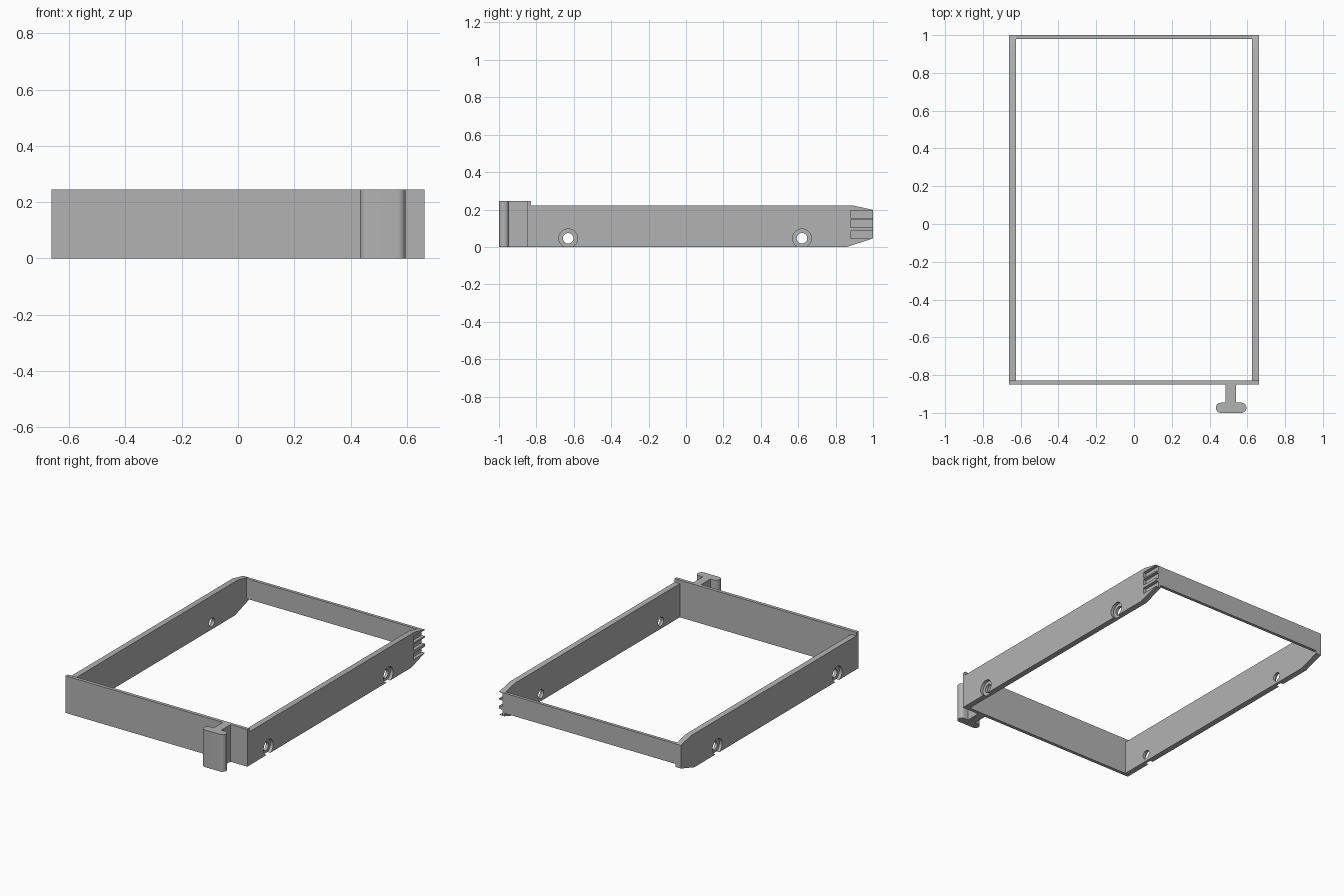
import bpy, bmesh, math

if "Cube" in bpy.data.objects:
    bpy.data.objects.remove(bpy.data.objects["Cube"])

grey = bpy.data.materials.new("plain grey")
grey.use_nodes = True
grey.diffuse_color = (0.45, 0.45, 0.45, 1)
grey.node_tree.nodes["Principled BSDF"].inputs["Base Color"].default_value = (0.45, 0.45, 0.45, 1)


def extrude(name, points, offset):
    """Solid made by sweeping a flat outline along an offset."""
    bm = bmesh.new()
    face = bm.faces.new([bm.verts.new(p) for p in points])
    swept = bmesh.ops.extrude_face_region(bm, geom=[face])["geom"]
    bmesh.ops.translate(bm, vec=offset, verts=[v for v in swept if isinstance(v, bmesh.types.BMVert)])
    bmesh.ops.recalc_face_normals(bm, faces=bm.faces)
    mesh = bpy.data.meshes.new(name)
    bm.to_mesh(mesh)
    bm.free()
    mesh.materials.append(grey)
    obj = bpy.data.objects.new(name, mesh)
    bpy.context.collection.objects.link(obj)
    return obj


def box(name, x0, x1, y0, y1, z0, z1):
    return extrude(name, [(x0, y0, z0), (x1, y0, z0), (x1, y1, z0), (x0, y1, z0)], (0, 0, z1 - z0))


def disc(y, z, radius, x, count=40):
    turns = [2 * math.pi * i / count for i in range(count)]
    return [(x, y + radius * math.cos(a), z + radius * math.sin(a)) for a in turns]


def cut(target, cutter):
    mod = target.modifiers.new("cut", "BOOLEAN")
    mod.operation = "DIFFERENCE"
    mod.solver = "EXACT"
    mod.object = cutter
    bpy.context.view_layer.objects.active = target
    bpy.ops.object.modifier_apply(modifier=mod.name)
    bpy.data.objects.remove(cutter)


def smooth(obj):
    bpy.ops.object.select_all(action="DESELECT")
    obj.select_set(True)
    bpy.context.view_layer.objects.active = obj
    bpy.ops.object.shade_smooth_by_angle(angle=math.radians(30))


# Side rails with tapered back ends and counterbored screw holes
outer, thick = 0.663, 0.038
profile = [(-0.835, 0), (0.86, 0), (1, 0.045), (1, 0.198), (0.89, 0.222), (-0.835, 0.222)]
for name, side in (("left_rail", 1), ("right_rail", -1)):
    inner = side * (outer - thick)
    rail = extrude(name, [(inner, y, z) for y, z in profile], (side * thick, 0, 0))
    for y in (-0.63, 0.62):
        cut(rail, extrude("bore", disc(y, 0.046, 0.05, side * (outer - 0.02)), (side * 0.1, 0, 0)))
        cut(rail, extrude("hole", disc(y, 0.046, 0.028, side * 0.5), (side * 0.3, 0, 0)))
    # Grip slots on one rail only
    if side > 0:
        for z0, z1 in ((0.045, 0.085), (0.105, 0.145), (0.155, 0.195)):
            cut(rail, box("slot", outer - 0.022, outer + 0.1, 0.88, 1.1, z0, z1))
    smooth(rail)

# Front plate and back bar
box("front_plate", -outer, outer, -0.85, -0.828, 0, 0.245)
box("back_bar", -outer + 0.03, outer - 0.03, 0.98, 1, 0.065, 0.198)

# Handle: stem and rounded head
box("handle_stem", 0.485, 0.54, -0.96, -0.845, 0, 0.245)
radius, steps = 0.027, 12
outline = []
for cx, start in ((0.568, -math.pi / 2), (0.46, math.pi / 2)):
    for i in range(steps + 1):
        a = start + math.pi * i / steps
        outline.append((cx + radius * math.cos(a), -1 + radius + radius * math.sin(a), 0))
smooth(extrude("handle_head", outline, (0, 0, 0.245)))
